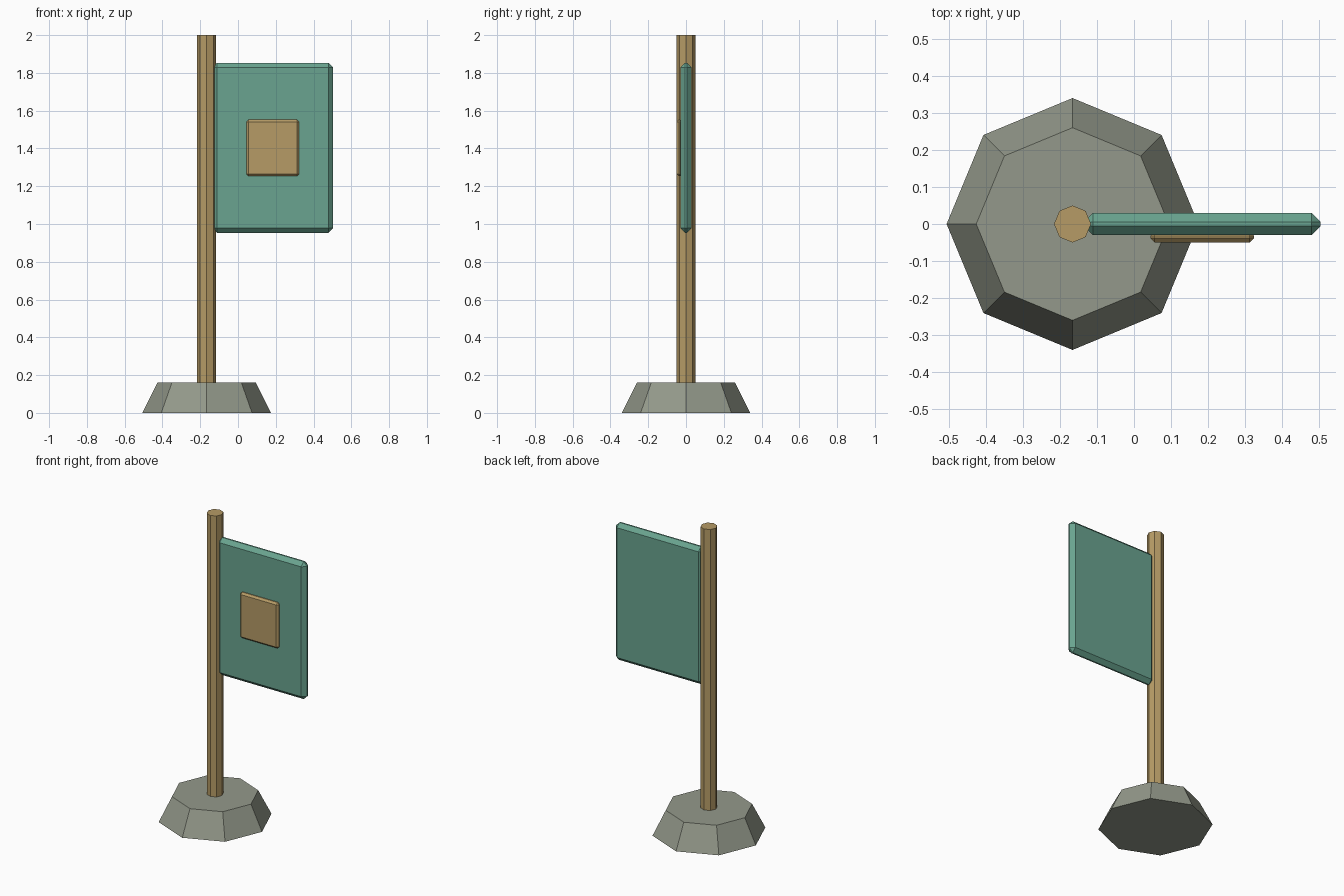
import bpy
import math

cube = bpy.data.objects.get("Cube")
if cube:
    bpy.data.objects.remove(cube, do_unlink=True)

POLE_X = -0.166


def make_material(name, rgb):
    mat = bpy.data.materials.new(name)
    mat.use_nodes = True
    color = (*rgb, 1.0)
    mat.diffuse_color = color
    bsdf = next(n for n in mat.node_tree.nodes if n.type == "BSDF_PRINCIPLED")
    bsdf.inputs["Base Color"].default_value = color
    return mat


def octagon(name, bottom, top, height, mat):
    """Eight-sided post or foot standing on the ground at the pole axis."""
    bpy.ops.mesh.primitive_cone_add(vertices=8, radius1=bottom, radius2=top,
                                    depth=height, location=(POLE_X, 0, height / 2))
    obj = bpy.context.object
    obj.name = name
    obj.data.materials.append(mat)
    return obj


def panel(name, center, size, bevel, mat):
    """Box with a single flat chamfer on every edge."""
    bpy.ops.mesh.primitive_cube_add(size=1, location=center)
    obj = bpy.context.object
    obj.name = name
    obj.scale = size
    bpy.ops.object.transform_apply(location=False, rotation=False, scale=True)
    mod = obj.modifiers.new("Chamfer", "BEVEL")
    mod.width = bevel
    mod.segments = 1
    mod.limit_method = "ANGLE"
    mod.angle_limit = math.radians(30)
    obj.data.materials.append(mat)
    return obj


stone = make_material("grey stone", (0.295, 0.318, 0.256))
wood = make_material("tan wood", (0.465, 0.328, 0.132))
cloth = make_material("teal cloth", (0.142, 0.370, 0.278))

# Foot and pole
octagon("base", 0.34, 0.26, 0.16, stone)
octagon("pole", 0.05, 0.05, 2.0, wood)

# Flag and its raised square patch on the front
panel("flag", (0.184, 0, 1.403), (0.64, 0.06, 0.90), 0.025, cloth)
panel("flag_patch", (0.184, -0.035, 1.403), (0.28, 0.03, 0.30), 0.012, wood)
